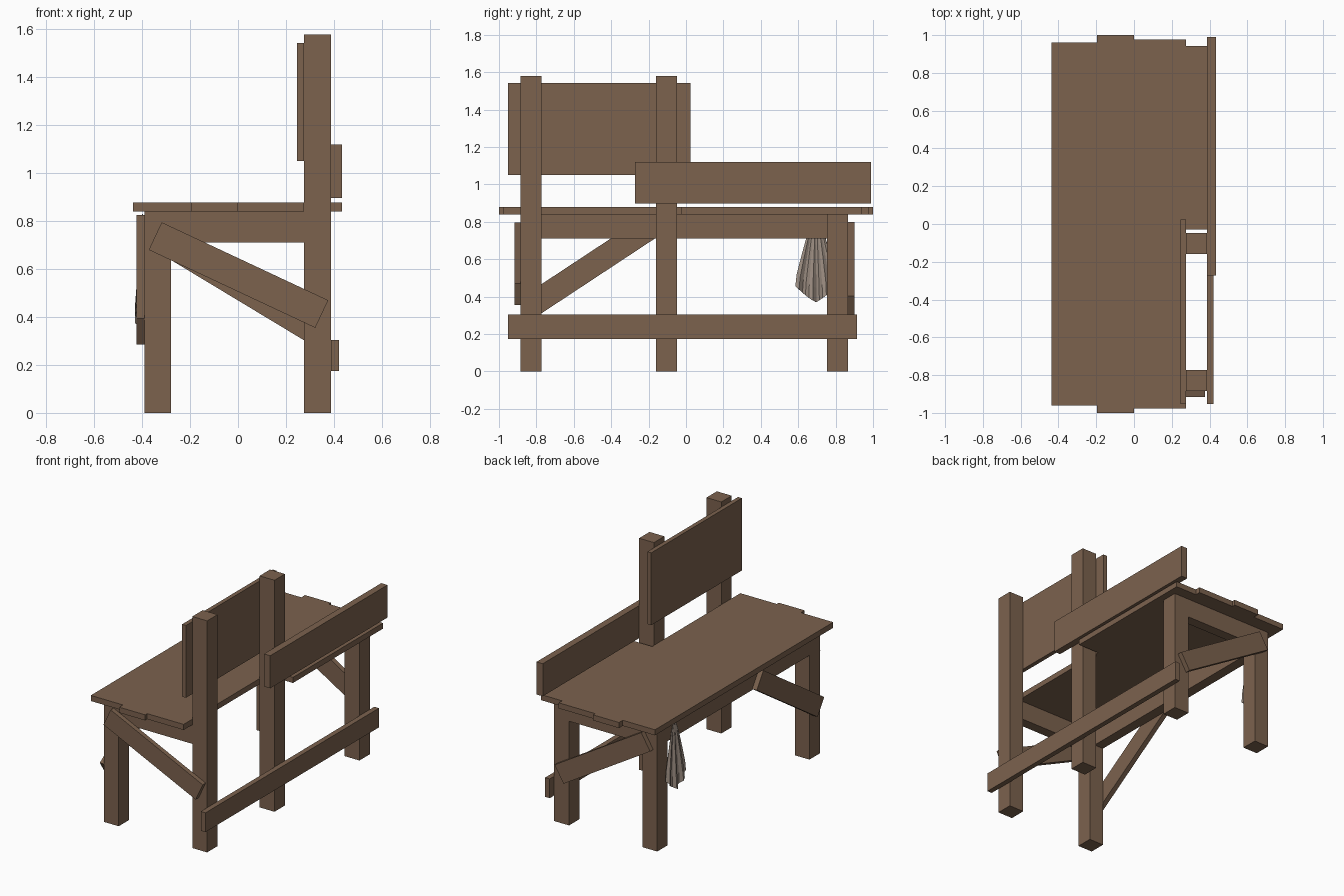
import bpy, bmesh, math
from mathutils import Matrix, Vector

if "Cube" in bpy.data.objects:
    bpy.data.objects.remove(bpy.data.objects["Cube"])


def material(name, rgb):
    m = bpy.data.materials.new(name)
    m.diffuse_color = (*rgb, 1)
    m.use_nodes = True
    m.node_tree.nodes["Principled BSDF"].inputs["Base Color"].default_value = m.diffuse_color
    return m


WOOD = material("brown_wood", (0.2, 0.122, 0.076))
CLOTH = material("grey_cloth", (0.36, 0.29, 0.24))


def add_mesh(name, bm, mat):
    me = bpy.data.meshes.new(name)
    bm.to_mesh(me)
    bm.free()
    me.materials.append(mat)
    ob = bpy.data.objects.new(name, me)
    bpy.context.collection.objects.link(ob)
    return ob


def board(name, center, size, axis='X', degrees=0):
    bm = bmesh.new()
    bmesh.ops.create_cube(bm, size=1, matrix=Matrix.Diagonal((*size, 1)))
    ob = add_mesh(name, bm, WOOD)
    ob.location = center
    if axis == 'X':
        ob.rotation_euler.x = math.radians(degrees)
    else:
        ob.rotation_euler.y = math.radians(degrees)
    return ob


def span(name, x, y, z):
    lo, hi = Vector((x[0], y[0], z[0])), Vector((x[1], y[1], z[1]))
    return board(name, (lo + hi) / 2, hi - lo)


# Legs and tall posts
LX, RX = (-0.39, -0.28), (0.275, 0.387)
FY, MY, BY = (-0.885, -0.773), (-0.16, -0.048), (0.755, 0.867)
span("left_front_leg", LX, FY, (0, 0.84))
span("left_back_leg", LX, BY, (0, 0.84))
span("right_back_leg", RX, BY, (0, 0.84))
span("front_post", RX, FY, (0, 1.578))
span("middle_post", RX, MY, (0, 1.578))

# Aprons under the top
AZ = (0.71, 0.84)
span("left_apron", (-0.39, -0.32), (FY[1], BY[0]), AZ)
span("front_apron", (LX[1], RX[0]), (FY[0], FY[0] + 0.07), AZ)
span("back_apron", (LX[1], RX[0]), (BY[1] - 0.07, BY[1]), AZ)

# Uneven tabletop planks
for i, (x, y) in enumerate([((-0.438, -0.195), (-0.96, 0.96)),
                            ((-0.195, 0), (-1, 1)),
                            ((0, 0.275), (-0.978, 0.978)),
                            ((0.275, 0.434), (-0.028, 0.942))]):
    span(f"top_plank_{i + 1}", x, y, (0.84, 0.878))

# Boards nailed to the posts
span("upper_panel", (0.246, 0.275), (-0.953, 0.023), (1.05, 1.543))
span("back_board", (0.387, 0.434), (-0.273, 0.99), (0.897, 1.119))
span("lower_rail", (0.387, 0.422), (-0.953, 0.915), (0.174, 0.305))

# Diagonal braces
board("front_brace", (0.002, -0.901, 0.575), (0.767, 0.032, 0.127), 'Y', 25.1)
board("back_brace", (0, 0.884, 0.545), (0.763, 0.034, 0.13), 'Y', 31.1)
board("left_brace", (-0.407, -0.52, 0.555), (0.034, 0.784, 0.13), 'X', 33.4)

# Hanging pleated rag, pinned at the top and fanning out
bm = bmesh.new()
COLS, ROWS = 12, 6
grid = []
for r in range(ROWS + 1):
    t = r / ROWS
    row = []
    for c in range(COLS + 1):
        u = c / COLS * 2 - 1
        bottom = 0.37 + 0.085 * abs(u) ** 1.2
        half = 0.012 + 0.098 * min(1, t * 1.1) ** 0.85
        x = -0.4 - 0.018 * t + 0.015 * t * math.sin(c * math.pi / 2 + 0.6)
        row.append(bm.verts.new((x, 0.695 + u * half, 0.83 + (bottom - 0.83) * t)))
    grid.append(row)
for r in range(ROWS):
    for c in range(COLS):
        bm.faces.new((grid[r][c], grid[r + 1][c], grid[r + 1][c + 1], grid[r][c + 1]))
bmesh.ops.recalc_face_normals(bm, faces=bm.faces)
rag = add_mesh("hanging_rag", bm, CLOTH)
rag.modifiers.new("thickness", 'SOLIDIFY').thickness = 0.003
